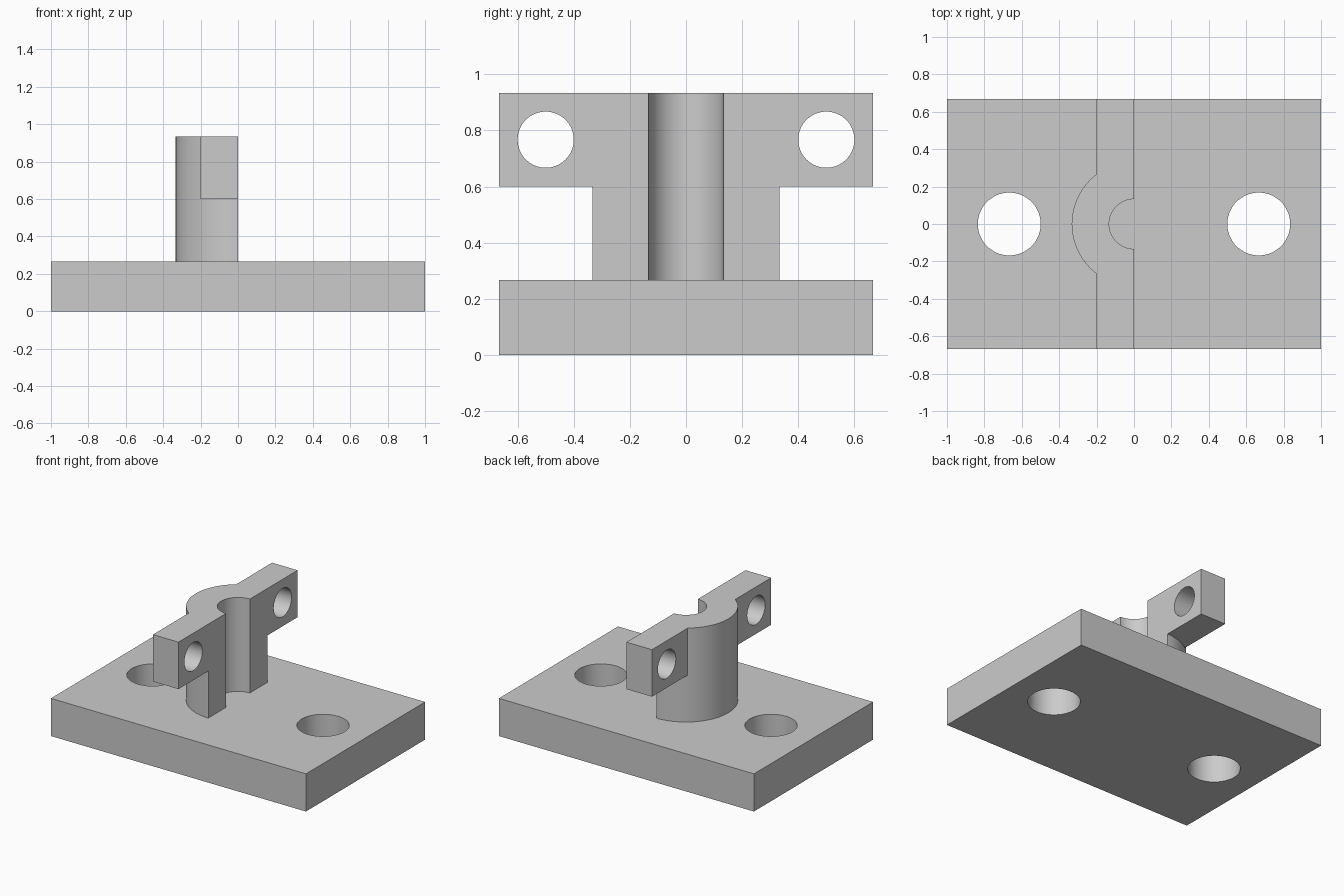
import bpy
import math

if "Cube" in bpy.data.objects:
    bpy.data.objects.remove(bpy.data.objects["Cube"], do_unlink=True)

# Main dimensions
PLATE_TOP, EAR_BOTTOM, TOP = 0.267, 0.6, 0.933
HALF_Y = 0.667

grey = bpy.data.materials.new("plain_grey")
grey.use_nodes = True
colour = (0.6, 0.6, 0.6, 1)
grey.diffuse_color = colour
grey.node_tree.nodes["Principled BSDF"].inputs["Base Color"].default_value = colour


def box(name, x, y, z):
    """Box from (min, max) ranges on each axis."""
    ranges = (x, y, z)
    bpy.ops.mesh.primitive_cube_add(size=1, location=[sum(r) / 2 for r in ranges])
    obj = bpy.context.object
    obj.name = name
    obj.scale = [r[1] - r[0] for r in ranges]
    bpy.ops.object.transform_apply(location=True, rotation=True, scale=True)
    obj.data.materials.append(grey)
    return obj


def cylinder(name, radius, depth, location, along_x=False):
    bpy.ops.mesh.primitive_cylinder_add(
        vertices=96, radius=radius, depth=depth, location=location,
        rotation=(0, math.pi / 2 if along_x else 0, 0))
    obj = bpy.context.object
    obj.name = name
    bpy.ops.object.transform_apply(location=True, rotation=True, scale=True)
    obj.data.materials.append(grey)
    return obj


def combine(target, tool, operation):
    """Apply a boolean and discard the tool."""
    tool.hide_render = True
    mod = target.modifiers.new(operation.lower(), "BOOLEAN")
    mod.operation, mod.object, mod.solver = operation, tool, "EXACT"
    bpy.context.view_layer.objects.active = target
    bpy.ops.object.modifier_apply(modifier=mod.name)
    bpy.data.objects.remove(tool, do_unlink=True)


# Bearing column with its bolt ears, rooted inside the plate
root = PLATE_TOP - 0.1
column = cylinder("bearing_column", 0.333, TOP - root, (0, 0, (TOP + root) / 2))
ears = box("bolt_ears", (-0.2, 0.1), (-HALF_Y, HALF_Y), (EAR_BOTTOM, TOP))
combine(column, ears, "UNION")

# Split the column down its middle and open the shaft bore
combine(column, box("split_cutter", (0, 1), (-1, 1), (0, 2)), "DIFFERENCE")
combine(column, cylinder("bore_cutter", 0.133, 3, (0, 0, 0.5)), "DIFFERENCE")

# Bolt holes through the ears
for side in (-1, 1):
    hole = cylinder("ear_hole_cutter", 0.1, 1, (0, side * 0.5, 0.767), along_x=True)
    combine(column, hole, "DIFFERENCE")

# Base plate with its two mounting holes
bracket = box("bearing_bracket", (-1, 1), (-HALF_Y, HALF_Y), (0, PLATE_TOP))
for side in (-1, 1):
    hole = cylinder("plate_hole_cutter", 0.168, 2, (side * 0.667, 0, 0))
    combine(bracket, hole, "DIFFERENCE")

# Fuse the column to the plate as one solid part
combine(bracket, column, "UNION")
bpy.ops.object.select_all(action="DESELECT")
bracket.select_set(True)
bpy.context.view_layer.objects.active = bracket
bpy.ops.object.shade_smooth_by_angle(angle=math.radians(30))
